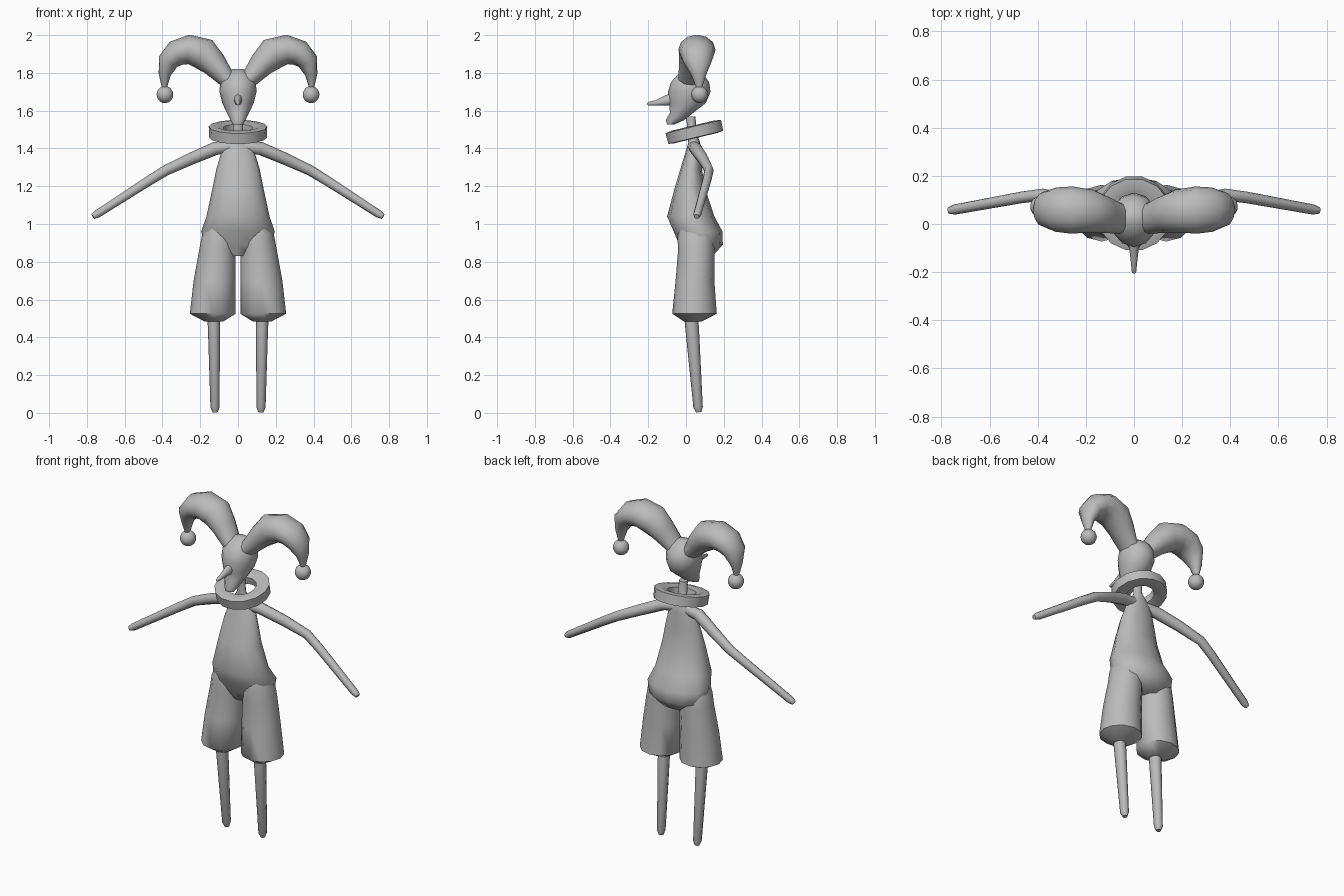
import bpy, bmesh, math
from mathutils import Vector

cube = bpy.data.objects.get("Cube")
if cube:
    bpy.data.objects.remove(cube)

grey = bpy.data.materials.new("plain grey")
grey.use_nodes = True
COLOUR = (0.5, 0.5, 0.5, 1)
grey.diffuse_color = COLOUR
grey.node_tree.nodes["Principled BSDF"].inputs["Base Color"].default_value = COLOUR


def finish(name, bm, angle=60):
    """Turn a bmesh into a smooth shaded grey object."""
    bmesh.ops.recalc_face_normals(bm, faces=bm.faces)
    mesh = bpy.data.meshes.new(name)
    bm.to_mesh(mesh)
    bm.free()
    obj = bpy.data.objects.new(name, mesh)
    bpy.context.collection.objects.link(obj)
    mesh.materials.append(grey)
    bpy.ops.object.select_all(action='DESELECT')
    obj.select_set(True)
    bpy.context.view_layer.objects.active = obj
    bpy.ops.object.shade_smooth_by_angle(angle=math.radians(angle))
    return obj


def loft(name, sections, sides):
    """Skin ellipses given as (centre, half axis u, half axis v), capped."""
    bm = bmesh.new()
    rings = []
    for c, u, v in sections:
        angles = [2 * math.pi * i / sides for i in range(sides)]
        rings.append([bm.verts.new(c + u * math.cos(a) + v * math.sin(a)) for a in angles])
    for a, b in zip(rings, rings[1:]):
        for i in range(sides):
            j = (i + 1) % sides
            bm.faces.new((a[i], a[j], b[j], b[i]))
    bm.faces.new(rings[0])
    bm.faces.new(rings[-1])
    return finish(name, bm)


def stack(name, rows, sides, side=1):
    """Horizontal sections: (z, x min, x max, y front, y back)."""
    loft(name, [(Vector((side * (x0 + x1) / 2, (y0 + y1) / 2, z)),
                 Vector(((x1 - x0) / 2, 0, 0)), Vector((0, (y1 - y0) / 2, 0)))
                for z, x0, x1, y0, y1 in rows], sides)


def tube(name, rows, sides, side=1, ref=(0, 1, 0)):
    """Sections square to a path: (x, y, z, radius along ref, other radius)."""
    pts = [Vector((side * r[0], r[1], r[2])) for r in rows]
    sections = []
    for i, p in enumerate(pts):
        t = pts[min(i + 1, len(pts) - 1)] - pts[max(i - 1, 0)]
        t.normalize()
        u = Vector(ref)
        u = (u - t * u.dot(t)).normalized()
        sections.append((p, u * rows[i][3], t.cross(u) * rows[i][4]))
    loft(name, sections, sides)


def symmetric(rows):
    return [(z, -w, w, y0, y1) for z, w, y0, y1 in rows]


# Torso with neck, round belly and seat
stack("torso", symmetric([
    (1.57, .025, .0, .05), (1.48, .026, .01, .057), (1.43, .06, .012, .075),
    (1.39, .085, .0, .08), (1.29, .115, -.03, .085), (1.19, .135, -.06, .1),
    (1.04, .167, -.1, .15), (.96, .195, -.065, .193), (.89, .175, -.035, .195),
    (.83, .11, .0, .14)]), 12)

# Head with pointed chin
stack("head", symmetric([
    (1.527, .028, -.1, -.06), (1.55, .04, -.106, -.01), (1.59, .06, -.085, .04),
    (1.64, .083, -.09, .105), (1.70, .098, -.095, .13), (1.75, .095, -.08, .122),
    (1.79, .072, -.045, .095), (1.82, .03, 0, .05)]), 12)

# Long nose
tube("nose", [(0, -.06, 1.66, .024, .036), (0, -.1, 1.655, .02, .028),
              (0, -.16, 1.641, .013, .014), (0, -.2, 1.636, .009, .009),
              (0, -.206, 1.636, .004, .004)], 8, ref=(1, 0, 0))

# Tilted ruff
bm = bmesh.new()
profile = [(.153, -.03), (.155, .028), (.12, .034), (.08, .022), (.08, -.022), (.12, -.034)]
loop = [bm.verts.new((r, 0, z)) for r, z in profile]
edges = [bm.edges.new((loop[i - 1], loop[i])) for i in range(len(loop))]
bmesh.ops.spin(bm, geom=loop + edges, cent=(0, 0, 0), axis=(0, 0, 1),
               angle=2 * math.pi, steps=14, use_merge=True)
bmesh.ops.remove_doubles(bm, verts=bm.verts, dist=.001)
ruff = finish("ruff", bm, 70)
ruff.location = (0, .045, 1.488)
ruff.rotation_euler.x = math.radians(13.5)

for label, s in (("left", 1), ("right", -1)):
    # Curved cap horn and its bell
    tube(label + "_cap_horn", [
        (.01, .02, 1.72, .06, .04), (.07, .025, 1.78, .065, .05),
        (.125, .04, 1.845, .078, .068), (.18, .053, 1.9, .09, .086),
        (.26, .058, 1.924, .098, .078), (.325, .06, 1.905, .092, .07),
        (.37, .062, 1.86, .075, .056), (.388, .068, 1.79, .04, .032),
        (.39, .07, 1.72, .015, .013)], 12, s)
    bm = bmesh.new()
    bmesh.ops.create_uvsphere(bm, u_segments=14, v_segments=10, radius=.045)
    finish(label + "_bell", bm).location = (s * .387, .072, 1.685)

    # Arm bent at the elbow
    tube(label + "_arm", [
        (.03, .04, 1.41, .03, .03), (.12, .05, 1.4, .033, .035),
        (.25, .09, 1.345, .03, .032), (.38, .122, 1.285, .025, .028),
        (.47, .11, 1.23, .024, .026), (.745, .06, 1.053, .021, .021),
        (.768, .056, 1.039, .014, .014)], 8, s)

    # Baggy trouser leg
    stack(label + "_trouser_leg", [
        (1.0, .04, .165, -.03, .12), (.93, .015, .193, -.045, .15),
        (.86, .012, .206, -.042, .152), (.7, .012, .235, -.055, .15),
        (.525, .012, .255, -.073, .163), (.483, .08, .175, -.01, .08)], 12, s)

    # Thin peg shin
    tube(label + "_shin", [
        (.13, .025, .54, .037, .034), (.127, .033, .44, .036, .032),
        (.122, .064, .03, .025, .024), (.121, .067, 0.004, .014, .014)], 8, s)
